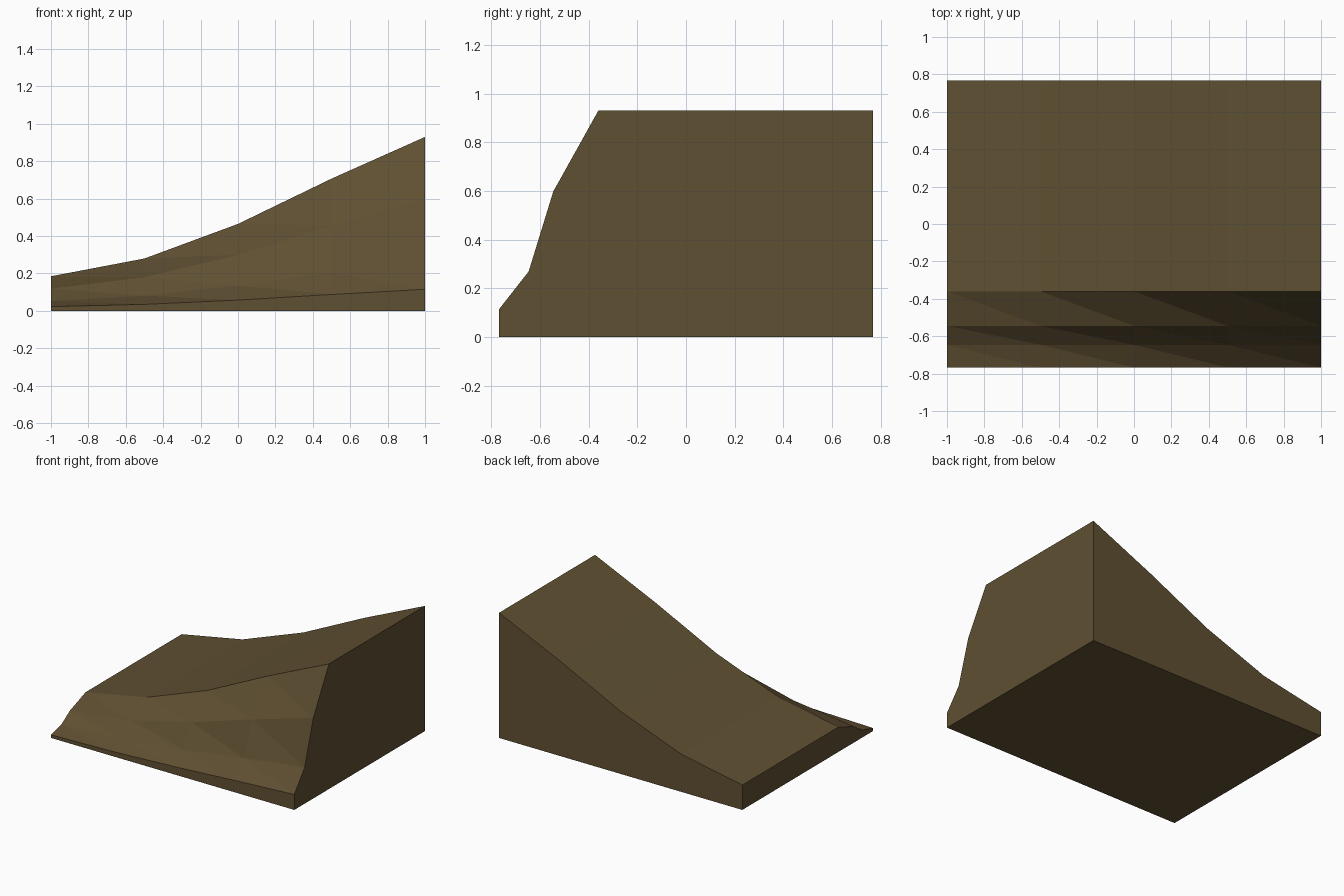
import bpy, bmesh

if "Cube" in bpy.data.objects:
    bpy.data.objects.remove(bpy.data.objects["Cube"])

# one earth-brown colour
earth = bpy.data.materials.new("earth_brown")
earth.diffuse_color = (0.115, 0.080, 0.032, 1)
earth.use_nodes = True
earth.node_tree.nodes["Principled BSDF"].inputs["Base Color"].default_value = earth.diffuse_color

# crest height along x, and cross-section as (y, fraction of crest height)
stations = [(-1, 0.185), (-0.5, 0.28), (0, 0.465), (0.5, 0.707), (1, 0.93)]
section = [(-0.767, 0), (-0.767, 0.124), (-0.646, 0.29), (-0.545, 0.643),
           (-0.36, 1), (0.767, 1), (0.767, 0)]

bm = bmesh.new()
rings = [[bm.verts.new((x, y, h * f)) for y, f in section] for x, h in stations]

# skin between neighbouring sections; the eroded front slope is triangulated
n = len(section)
for a, b in zip(rings, rings[1:]):
    for i in range(n):
        j = (i + 1) % n
        if 1 <= i <= 3:
            bm.faces.new((a[i], b[i], a[j]))
            bm.faces.new((b[i], b[j], a[j]))
        else:
            bm.faces.new((a[i], b[i], b[j], a[j]))

# end walls
bm.faces.new(rings[0])
bm.faces.new(rings[-1])
bmesh.ops.recalc_face_normals(bm, faces=bm.faces)

mesh = bpy.data.meshes.new("earth_ramp")
bm.to_mesh(mesh)
bm.free()
mesh.materials.append(earth)
ramp = bpy.data.objects.new("earth_ramp", mesh)
bpy.context.collection.objects.link(ramp)

# soft shading on the slopes, crisp at the edges
bpy.context.view_layer.objects.active = ramp
ramp.select_set(True)
bpy.ops.object.shade_flat()
